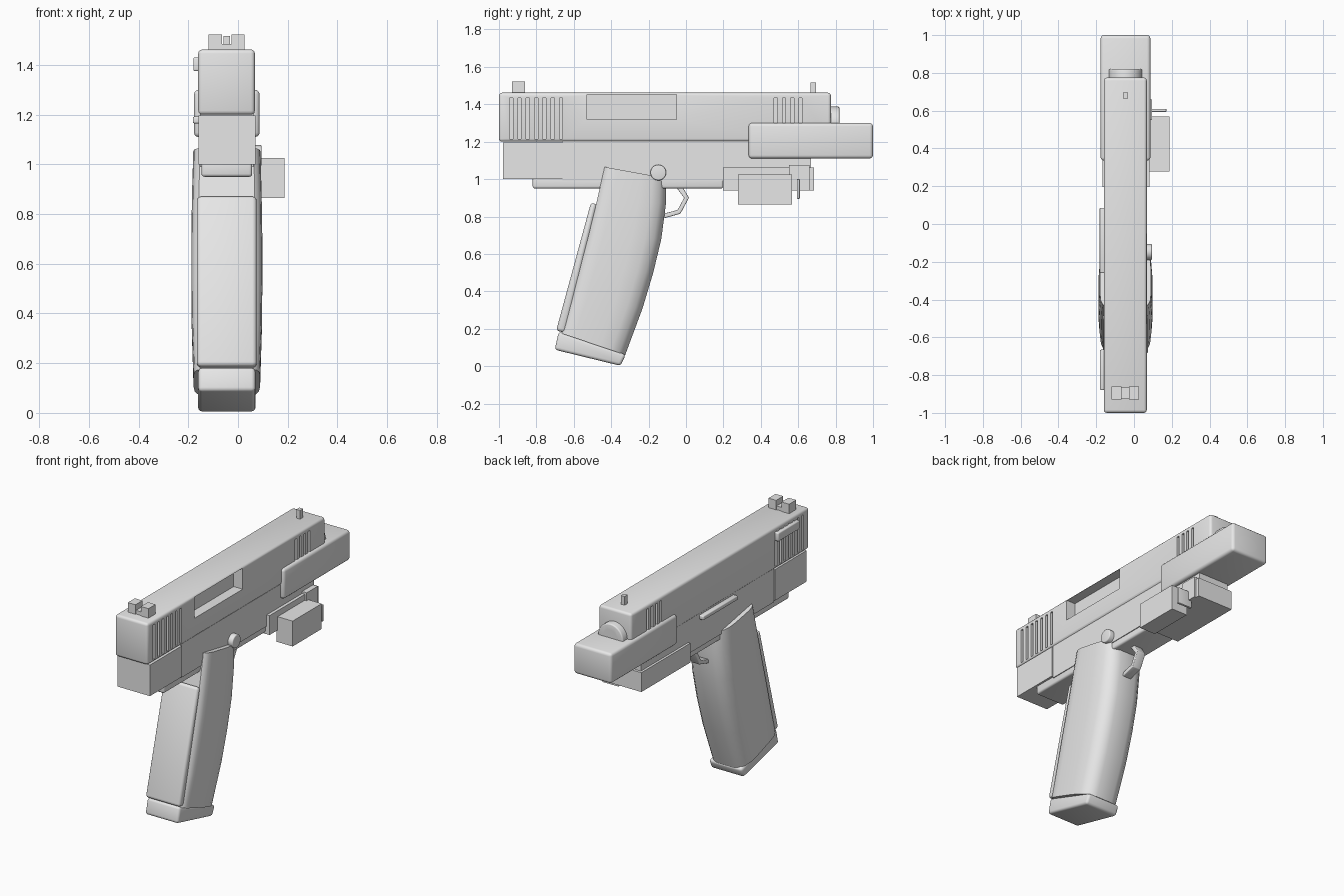
import bpy, bmesh, math
from mathutils import Vector

if "Cube" in bpy.data.objects:
    bpy.data.objects.remove(bpy.data.objects["Cube"])

MID = -0.045  # centre plane of the main body
mat = bpy.data.materials.new("light grey")
mat.diffuse_color = (0.8, 0.8, 0.8, 1)
mat.use_nodes = True
mat.node_tree.nodes["Principled BSDF"].inputs["Base Color"].default_value = mat.diffuse_color


def activate(ob):
    bpy.ops.object.select_all(action='DESELECT')
    ob.select_set(True)
    bpy.context.view_layer.objects.active = ob


def finish(name, bm, bevel=0.0, seg=3, cutter=None):
    bmesh.ops.recalc_face_normals(bm, faces=bm.faces)
    me = bpy.data.meshes.new(name)
    bm.to_mesh(me)
    bm.free()
    me.materials.append(mat)
    ob = bpy.data.objects.new(name, me)
    bpy.context.collection.objects.link(ob)
    activate(ob)
    if bevel:
        m = ob.modifiers.new("round", 'BEVEL')
        m.width, m.segments, m.limit_method = bevel, seg, 'ANGLE'
        bpy.ops.object.modifier_apply(modifier=m.name)
    if cutter:
        m = ob.modifiers.new("cut", 'BOOLEAN')
        m.operation, m.solver, m.object = 'DIFFERENCE', 'EXACT', cutter
        bpy.ops.object.modifier_apply(modifier=m.name)
        bpy.data.objects.remove(cutter)
        activate(ob)
    bpy.ops.object.shade_smooth_by_angle(angle=math.radians(35))
    return ob


def add_box(bm, x0, x1, y0, y1, z0, z1):
    vs = bmesh.ops.create_cube(bm, size=1)['verts']
    for v in vs:
        v.co = Vector(((x0 + x1) / 2 + v.co.x * (x1 - x0),
                       (y0 + y1) / 2 + v.co.y * (y1 - y0),
                       (z0 + z1) / 2 + v.co.z * (z1 - z0)))


def box(name, *dims, bevel=0.0, cutter=None):
    bm = bmesh.new()
    add_box(bm, *dims)
    return finish(name, bm, bevel, cutter=cutter)


def prism(name, pts, x0, x1, bevel=0.0):
    """Side profile (y, z) extruded across x."""
    bm = bmesh.new()
    f = bm.faces.new([bm.verts.new((x0, y, z)) for y, z in pts])
    new = bmesh.ops.extrude_face_region(bm, geom=[f])['geom']
    bmesh.ops.translate(bm, vec=(x1 - x0, 0, 0),
                        verts=[v for v in new if isinstance(v, bmesh.types.BMVert)])
    return finish(name, bm, bevel)


def disc(name, x, y, z, r, depth, axis, bevel=0.0, cutter=None, sides=28):
    bm = bmesh.new()
    bmesh.ops.create_cone(bm, cap_ends=True, segments=sides, radius1=r, radius2=r, depth=depth)
    for v in bm.verts:
        a, b, c = v.co
        v.co = Vector((x + c, y + a, z + b)) if axis == 'x' else Vector((x + a, y + c, z + b))
    return finish(name, bm, bevel, cutter=cutter)


# Slide with side recess and grip grooves on both sides
bm = bmesh.new()
add_box(bm, 0.005, 0.2, -0.53, -0.05, 1.32, 1.452)
for y in [-0.935 + i * 0.0445 for i in range(7)] + [0.48 + i * 0.044 for i in range(4)]:
    for x0, x1 in ((0.053, 0.2), (-0.3, -0.148)):
        add_box(bm, x0, x1, y - 0.009, y + 0.009, 1.215, 1.435)
cut = finish("slide_cutter", bm)
cut.hide_render = True
box("slide", -0.16, 0.068, -1.0, 0.775, 1.2, 1.462, bevel=0.016, cutter=cut)

# Barrel end with bore
cut = disc("bore_cutter", MID, 0.8, 1.3, 0.05, 0.2, 'y')
cut.hide_render = True
disc("barrel", MID, 0.76, 1.3, 0.088, 0.12, 'y', bevel=0.008, cutter=cut)

# Sights
box("front_sight", -0.058, -0.032, 0.665, 0.695, 1.455, 1.517)
bm = bmesh.new()
add_box(bm, -0.118, -0.065, -0.93, -0.86, 1.45, 1.522)
add_box(bm, -0.027, 0.026, -0.93, -0.86, 1.45, 1.522)
add_box(bm, -0.07, -0.02, -0.925, -0.865, 1.45, 1.485)
finish("rear_sight", bm)

# Frame
box("frame", -0.153, 0.062, -0.66, 0.668, 0.99, 1.203)
box("rear_block", -0.158, 0.07, -0.978, -0.66, 1.0, 1.196)
box("lower_strip", -0.147, 0.057, -0.82, 0.2, 0.95, 1.02, bevel=0.012)
box("accessory_rail", -0.168, 0.082, 0.197, 0.685, 0.94, 1.062)
box("muzzle_shroud", -0.177, 0.087, 0.335, 1.0, 1.11, 1.3, bevel=0.018)

# Side accessory and its lever
box("side_module", 0.075, 0.187, 0.278, 0.568, 0.865, 1.025)
box("module_lever", 0.07, 0.172, 0.593, 0.609, 0.895, 1.0, bevel=0.004)
box("lever_mount", 0.05, 0.095, 0.55, 0.66, 0.94, 1.075)

# Left controls
box("slide_stop", -0.182, -0.14, -0.26, 0.085, 1.165, 1.192, bevel=0.006)
box("rear_catch", -0.18, -0.14, -0.88, -0.665, 1.375, 1.43, bevel=0.007)

# Lofted grip: back and front (y, z) at each level
levels = [((-0.435, 1.065), (-0.107, 1.005)),
          ((-0.475, 0.89), (-0.107, 0.87)),
          ((-0.52, 0.70), (-0.132, 0.68)),
          ((-0.565, 0.53), (-0.175, 0.50)),
          ((-0.61, 0.36), (-0.232, 0.31)),
          ((-0.665, 0.175), (-0.325, 0.06))]
widths = [0.135, 0.14, 0.143, 0.143, 0.141, 0.134]
section = [(0, 0.80), (0.03, 0.9), (0.09, 0.97), (0.2, 1), (0.6, 1), (0.78, 0.96),
           (0.9, 0.84), (0.97, 0.64), (1, 0.4)]
outline = section + [(u, -w) for u, w in reversed(section)]
bm = bmesh.new()
rings = []
for (b, f), w in zip(levels, widths):
    rings.append([bm.verts.new((MID + k * w, b[0] + (f[0] - b[0]) * u, b[1] + (f[1] - b[1]) * u))
                  for u, k in outline])
for r0, r1 in zip(rings, rings[1:]):
    for i in range(len(outline)):
        j = (i + 1) % len(outline)
        bm.faces.new((r0[i], r0[j], r1[j], r1[i]))
bm.faces.new(rings[0])
bm.faces.new(rings[-1])
finish("grip", bm)

# Grip back panel and base plate
prism("grip_back_panel", [(-0.508, 0.875), (-0.475, 0.865), (-0.645, 0.178), (-0.694, 0.19)],
      -0.165, 0.075, bevel=0.018)
prism("base_plate", [(-0.68, 0.185), (-0.702, 0.088), (-0.35, 0.002), (-0.322, 0.062)],
      -0.16, 0.07, bevel=0.016)

# Pivot pin
disc("pivot_pin", 0.065, -0.148, 1.035, 0.042, 0.06, 'x', bevel=0.006)

# Bent trigger
prism("trigger", [(-0.055, 0.96), (-0.02, 0.96), (0.016, 0.9), (-0.03, 0.815), (-0.12, 0.79),
                  (-0.12, 0.815), (-0.045, 0.835), (-0.01, 0.9)],
      MID - 0.03, MID + 0.03, bevel=0.004)
